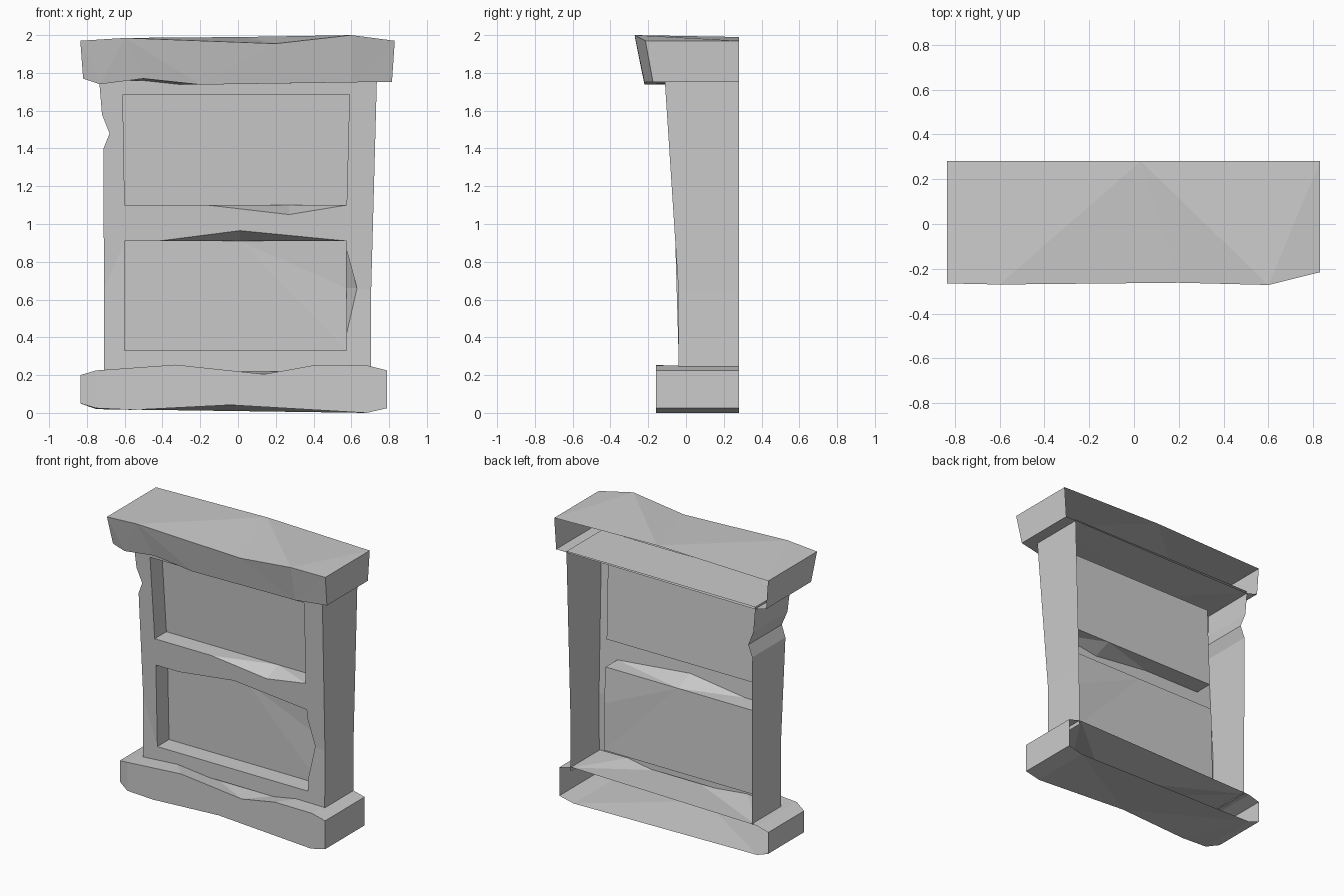
import bpy
import bmesh
from mathutils import Vector

if "Cube" in bpy.data.objects:
    bpy.data.objects.remove(bpy.data.objects["Cube"], do_unlink=True)

BACK = 0.28      # open rear plane
RECESS = 0.13    # depth of the sunken panels

stone = bpy.data.materials.new("stone_grey")
stone.use_nodes = True
stone.diffuse_color = (0.6, 0.6, 0.6, 1)
bsdf = next(n for n in stone.node_tree.nodes if n.type == "BSDF_PRINCIPLED")
bsdf.inputs["Base Color"].default_value = (0.6, 0.6, 0.6, 1)
bsdf.inputs["Roughness"].default_value = 0.9


def finish(bm, name):
    mesh = bpy.data.meshes.new(name)
    bm.to_mesh(mesh)
    bm.free()
    mesh.materials.append(stone)
    obj = bpy.data.objects.new(name, mesh)
    bpy.context.scene.collection.objects.link(obj)
    return obj


def slab(name, top, bottom, back_top, back_bottom):
    """Chipped block with an open back; every list runs from -x to +x."""
    bm = bmesh.new()
    t, b = ([bm.verts.new(p) for p in row] for row in (top, bottom))
    bt, bb = ([bm.verts.new((x, BACK, z)) for x, z in row]
              for row in (back_top, back_bottom))
    bm.faces.new(b + t[::-1])                      # front
    bm.faces.new(t + bt[::-1])                     # top
    bm.faces.new(bb + b[::-1])                     # underside
    bm.faces.new((b[0], t[0], bt[0], bb[0]))       # -x end
    bm.faces.new((t[-1], b[-1], bb[-1], bt[-1]))   # +x end
    bmesh.ops.triangulate(bm, faces=bm.faces[:])
    return finish(bm, name)


def front_y(z):
    """The front leans forward above the lower third."""
    return -0.04 - 0.065 * max(0.0, z - 0.65)


def body(name, outline, openings):
    """Front wall with side returns and sunken panels, open at the back."""
    bm = bmesh.new()

    def loop(points, depth=0.0):
        return [bm.verts.new((x, front_y(z) + depth, z)) for x, z in points]

    def bridge(a, b):
        n = len(a)
        for i in range(n):
            j = (i + 1) % n
            bm.faces.new((a[i], a[j], b[j], b[i]))

    rims = [loop(outline)] + [loop(chipped) for chipped, _ in openings]
    edges = [bm.edges.new((r[i - 1], r[i])) for r in rims for i in range(len(r))]
    bmesh.ops.triangle_fill(bm, edges=edges, use_beauty=True,
                            normal=Vector((0, -1, 0)))
    # side returns, running to the rear plane
    outer = rims[0]
    rear = [bm.verts.new((v.co.x, BACK, v.co.z)) for v in outer]
    for i in range(len(outer) - 1):
        bm.faces.new((outer[i + 1], outer[i], rear[i], rear[i + 1]))
    # reveals and panels
    for rim, (_, straight) in zip(rims[1:], openings):
        panel = loop(straight, RECESS)
        bridge(rim, panel)
        bm.faces.new(panel)
    bmesh.ops.triangulate(bm, faces=[f for f in bm.faces if len(f.verts) > 3])
    bmesh.ops.recalc_face_normals(bm, faces=bm.faces[:])
    front = max(bm.faces, key=lambda f: -f.calc_center_median().y)
    if front.normal.y > 0:
        bmesh.ops.reverse_faces(bm, faces=bm.faces[:])
    return finish(bm, name)


# Top cap
slab("top_cap",
     top=[(-0.835, -0.265, 1.97), (-0.6, -0.27, 1.985), (0.2, -0.262, 1.955),
          (0.6, -0.272, 2.0), (0.83, -0.215, 1.97)],
     bottom=[(-0.82, -0.22, 1.77), (-0.73, -0.22, 1.74), (-0.5, -0.22, 1.77),
             (-0.2, -0.22, 1.738), (0.6, -0.22, 1.75), (0.815, -0.175, 1.753)],
     back_top=[(-0.835, 1.97), (0.03, 1.99), (0.83, 1.97)],
     back_bottom=[(-0.82, 1.77), (-0.73, 1.745), (0.815, 1.753)])

# Base plinth
F = -0.16
slab("base_plinth",
     top=[(-0.835, -0.12, 0.2), (-0.75, F, 0.225), (-0.33, F, 0.255),
          (0.14, F, 0.205), (0.4, F, 0.252), (0.69, F, 0.25), (0.79, F, 0.225)],
     bottom=[(-0.835, -0.12, 0.05), (-0.75, F, 0.025), (-0.55, F, 0.016),
             (-0.04, F, 0.042), (0.68, F, 0.0), (0.79, F, 0.025)],
     back_top=[(-0.835, 0.2), (-0.75, 0.225), (0.69, 0.25), (0.79, 0.225)],
     back_bottom=[(-0.835, 0.05), (-0.75, 0.02), (0.68, 0.0), (0.79, 0.025)])

# Body: the outline starts and ends at the foot, which stays open
outline = [(-0.71, 0.22), (-0.71, 0.65), (-0.712, 1.4), (-0.68, 1.48), (-0.72, 1.58),
           (-0.735, 1.76), (0.735, 1.76), (0.705, 0.65), (0.703, 0.22)]
upper = [(-0.6, 1.1), (-0.61, 1.685), (0.59, 1.685), (0.575, 1.1)]
lower = [(-0.6, 0.33), (-0.6, 0.91), (-0.42, 0.91)]
right = [(0.575, 0.91), (0.575, 0.86)]
end = [(0.575, 0.42), (0.575, 0.33)]
openings = [
    (upper + [(0.27, 1.05), (-0.16, 1.1)], upper + [(0.27, 1.1), (-0.16, 1.1)]),
    (lower + [(0.01, 0.965)] + right + [(0.63, 0.66)] + end,
     lower + [(0.01, 0.91)] + right + [(0.575, 0.66)] + end),
]
body("panelled_body", outline, openings)
